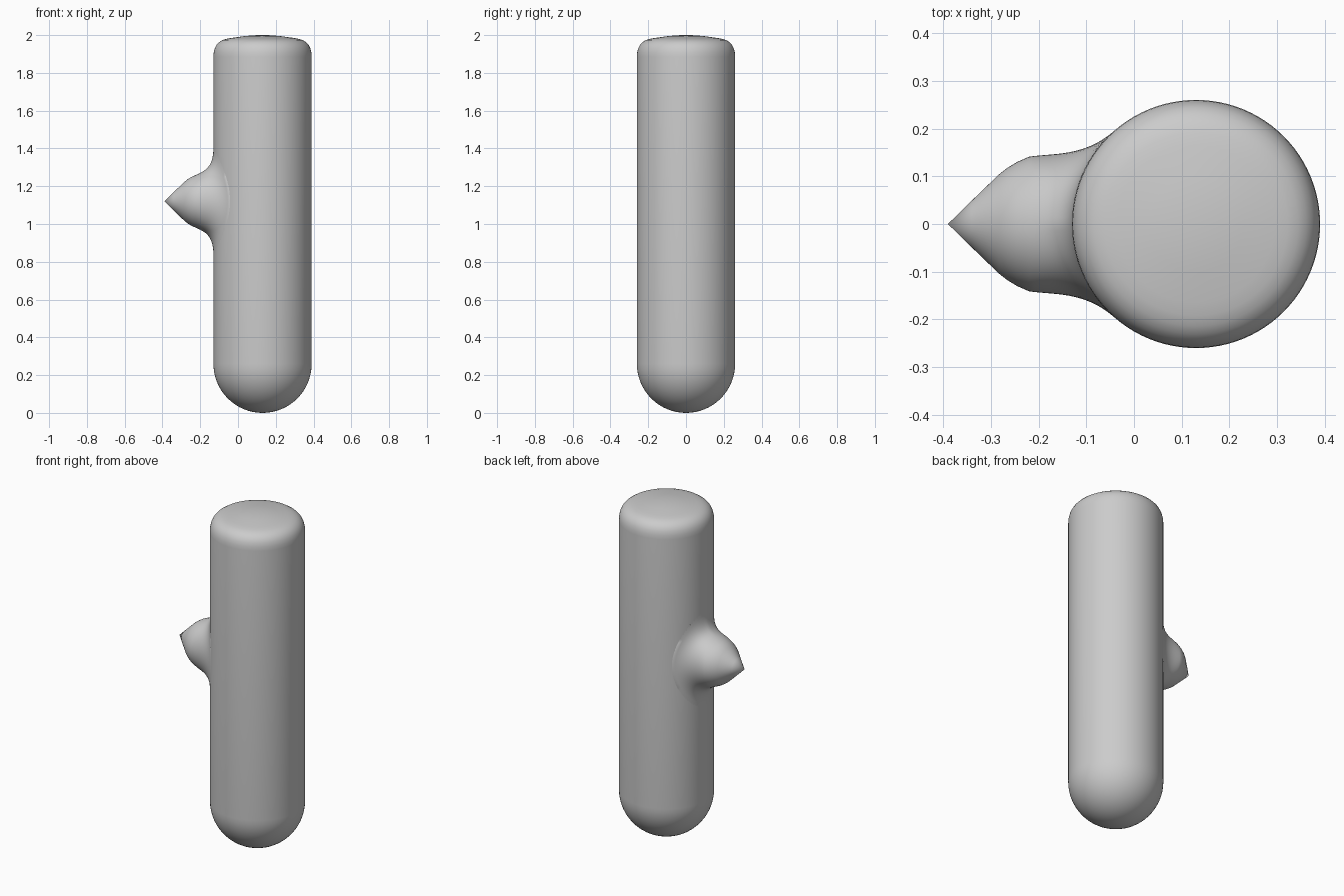
import bpy, bmesh, math
from mathutils import Vector

if "Cube" in bpy.data.objects:
    bpy.data.objects.remove(bpy.data.objects["Cube"])

R, CX, CZ = 0.26, 0.13, 1.12   # body radius, body axis x, spike axis height


def skin(name, rings):
    """Join closed rings of points; a ring with one point closes to a pole."""
    bm = bmesh.new()
    loops = [[bm.verts.new(p) for p in ring] for ring in rings]
    for a, b in zip(loops, loops[1:]):
        n = max(len(a), len(b))
        for i in range(n):
            j = (i + 1) % n
            if len(a) == 1:
                bm.faces.new((a[0], b[j], b[i]))
            elif len(b) == 1:
                bm.faces.new((a[i], a[j], b[0]))
            else:
                bm.faces.new((a[i], a[j], b[j], b[i]))
    bmesh.ops.recalc_face_normals(bm, faces=bm.faces)
    mesh = bpy.data.meshes.new(name)
    bm.to_mesh(mesh)
    bm.free()
    obj = bpy.data.objects.new(name, mesh)
    bpy.context.collection.objects.link(obj)
    bpy.ops.object.select_all(action='DESELECT')
    obj.select_set(True)
    bpy.context.view_layer.objects.active = obj
    bpy.ops.object.shade_smooth_by_angle(angle=math.radians(50))
    return obj


# Body: hemispherical base, straight sides, rounded and slightly domed top
profile = [(R * math.sin(a), R - R * math.cos(a))
           for a in (math.pi / 2 * i / 16 for i in range(17))]
profile += [(R, 1.885), (0.2585, 1.908), (0.253, 1.93), (0.244, 1.948),
            (0.231, 1.962), (0.214, 1.973), (0.192, 1.98), (0.165, 1.985),
            (0.135, 1.989), (0.10, 1.994), (0.05, 1.999), (0, 2.0)]
SEG = 96
body_rings = []
for r, z in profile:
    n = SEG if r > 1e-6 else 1
    body_rings.append([(CX + r * math.cos(2 * math.pi * i / n),
                        r * math.sin(2 * math.pi * i / n), z) for i in range(n)])
skin("body", body_rings)

# Spike: pointed cone with rounded shoulder, flaring tangentially into the body
N, STEPS = 64, 14
cone = [(-0.34, 0.049), (-0.283, 0.104), (-0.265, 0.118),
        (-0.245, 0.130), (-0.22, 0.141)]
angles = [2 * math.pi * i / N for i in range(N)]
spike_rings = [[(-0.39, 0, CZ)]]
for x, r in cone:
    spike_rings.append([(x, r * math.sin(a), CZ + r * math.cos(a)) for a in angles])


def flare(a, t):
    s, c = math.sin(a), math.cos(a)
    y, z = 0.195 * s, 0.285 * c
    root = Vector((CX - math.sqrt(R * R - y * y), y, z))
    # pull towards the spike axis while staying in the body's tangent plane
    k = 0.055 * abs(s) + 0.10 * c * c
    dy = -k * s
    tangent = Vector((dy * y / (CX - root.x), dy, -k * c))
    p0 = Vector((-0.22, 0.141 * s, 0.141 * c))
    p1 = p0 + Vector((0.05, 0.018 * c * c * s + 0.008 * s, 0.022 * c))
    p2 = root + tangent
    u = 1 - t
    p = p0 * u**3 + p1 * (3 * u * u * t) + p2 * (3 * u * t * t) + root * t**3
    return p + Vector((0, 0, CZ))


for k in range(1, STEPS + 1):
    spike_rings.append([flare(a, k / STEPS) for a in angles])
# tuck the edge just under the body surface
spike_rings.append([p + Vector((0.01, 0, 0)) for p in spike_rings[-1]])
skin("side_spike", spike_rings)
